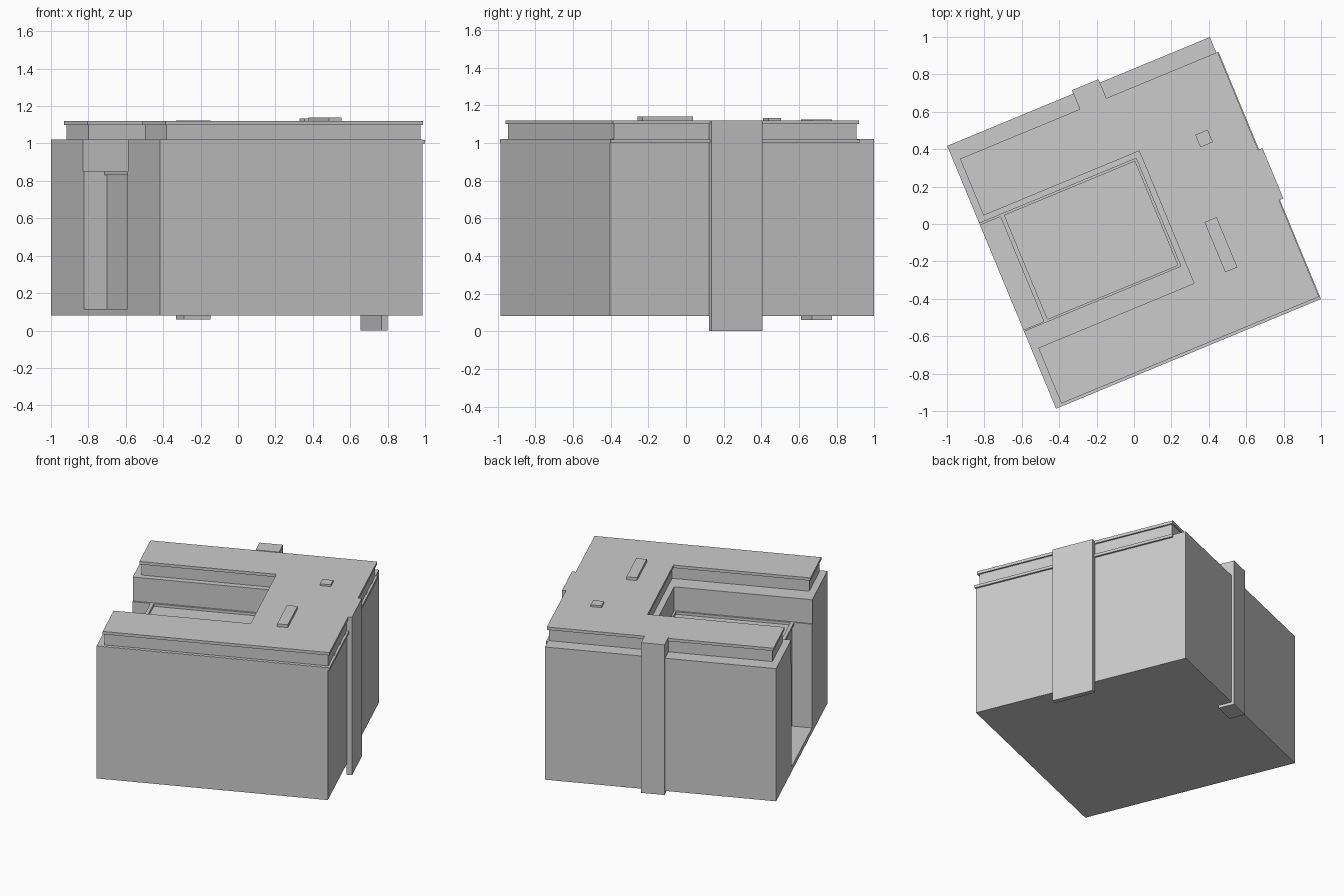
import bpy, bmesh, math
from mathutils import Matrix

if "Cube" in bpy.data.objects:
    bpy.data.objects.remove(bpy.data.objects["Cube"])

TURN = Matrix.Rotation(math.radians(22.5), 4, 'Z')


def prism(name, outline, z0, z1):
    """Extrude a plan outline from z0 to z1, turned to the building's heading."""
    bm = bmesh.new()
    face = bm.faces.new([bm.verts.new((u, v, z0)) for u, v in outline])
    ext = bmesh.ops.extrude_face_region(bm, geom=[face])
    for e in ext['geom']:
        if isinstance(e, bmesh.types.BMVert):
            e.co.z = z1
    bmesh.ops.recalc_face_normals(bm, faces=bm.faces[:])
    bm.transform(TURN)
    mesh = bpy.data.meshes.new(name)
    bm.to_mesh(mesh)
    bm.free()
    obj = bpy.data.objects.new(name, mesh)
    bpy.context.collection.objects.link(obj)
    return obj


def box(name, u, v, z):
    return prism(name, [(u[0], v[0]), (u[1], v[0]), (u[1], v[1]), (u[0], v[1])], *z)


def u_shape(name, u, v, court_u, court_v, z):
    """Slab with a courtyard open on the -u side."""
    return prism(name, [(u[0], v[0]), (u[1], v[0]), (u[1], v[1]), (u[0], v[1]),
                        (u[0], court_v[1]), (court_u, court_v[1]),
                        (court_u, court_v[0]), (u[0], court_v[0])], *z)


def cut(target, u, v, z):
    cutter = box("cutter", u, v, z)
    cutter.hide_render = True
    mod = target.modifiers.new("cut", 'BOOLEAN')
    mod.operation, mod.solver, mod.object = 'DIFFERENCE', 'EXACT', cutter
    bpy.context.view_layer.objects.active = target
    bpy.ops.object.modifier_apply(modifier=mod.name)
    bpy.data.objects.remove(cutter)


# main block with entrance recess, open courtyard and sunken terrace floor
body = box("main_block", (-0.763, 0.757), (-0.75, 0.768), (0.08, 1.02))
cut(body, (-1, 0.145), (-0.305, 0.321), (0.85, 1.2))
cut(body, (-1, -0.63), (-0.297, 0.309), (0.115, 0.9))
cut(body, (-0.622, 0.132), (-0.293, 0.308), (0.832, 0.9))
box("terrace_lip", (-0.645, -0.625), (-0.297, 0.309), (0.832, 0.85))

# cornice along the top of the block
u_shape("cornice", (-0.762, 0.77), (-0.753, 0.678), 0.146, (-0.304, 0.32), (1.0, 1.019))

# set-back attic storey and overhanging roof slab
u_shape("attic_storey", (-0.716, 0.754), (-0.727, 0.668), 0.186, (-0.427, 0.361), (1.01, 1.10))
u_shape("roof_slab", (-0.726, 0.765), (-0.738, 0.678), 0.175, (-0.416, 0.35), (1.10, 1.12))

# service towers on the outer walls
box("side_tower", (0.755, 0.79), (-0.18, 0.112), (0.0, 1.12))
box("back_tower", (-0.033, 0.121), (0.675, 0.788), (0.06, 1.124))

# rooftop units
box("small_roof_unit", (0.485, 0.557), (0.243, 0.315), (1.11, 1.133))
box("long_roof_unit", (0.352, 0.422), (-0.425, -0.135), (1.11, 1.14))
